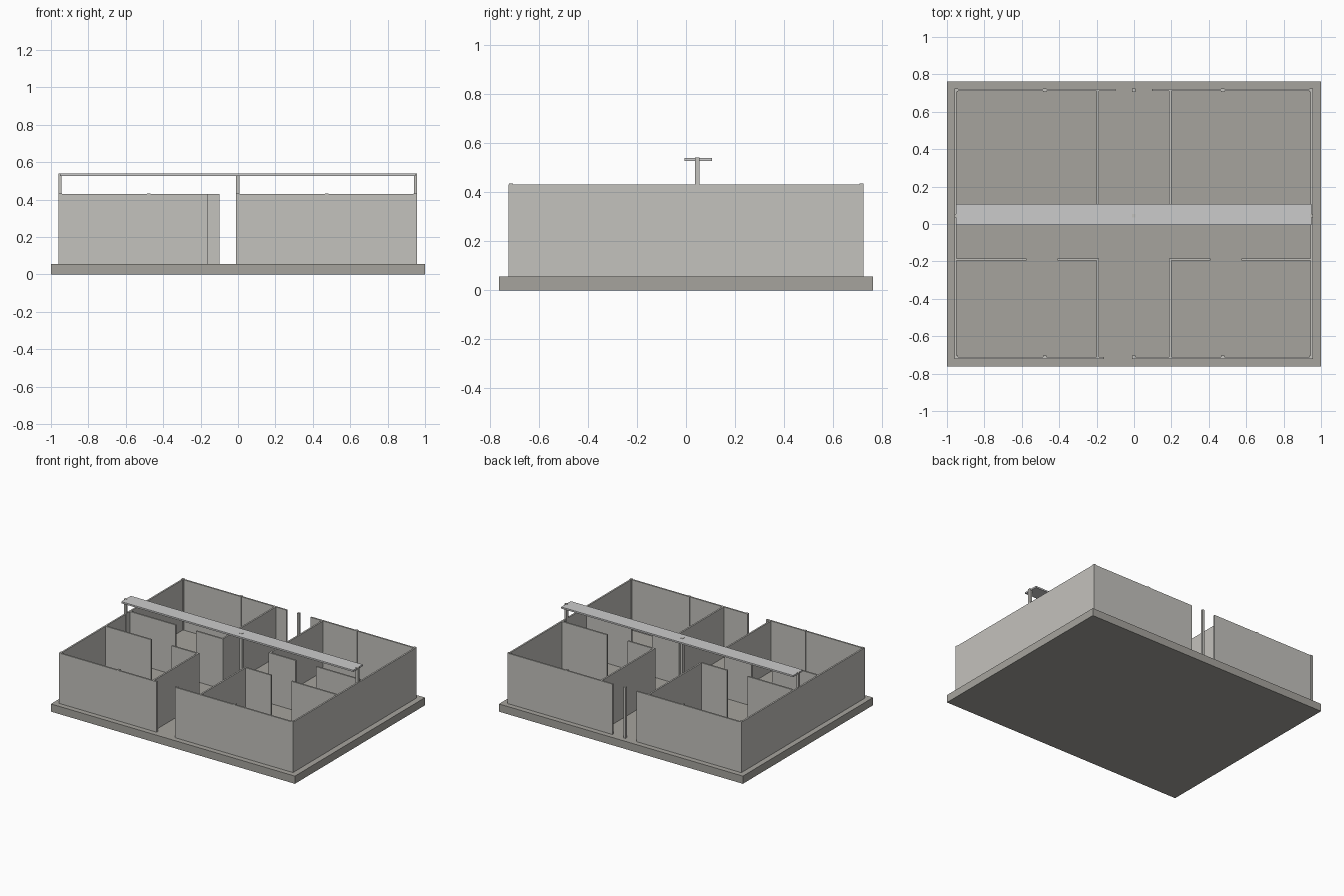
import bpy, bmesh
from mathutils import Matrix, Vector

if "Cube" in bpy.data.objects:
    bpy.data.objects.remove(bpy.data.objects["Cube"])

FLOOR, WALL_TOP, POST_TOP, ROOF_POST_TOP = 0.057, 0.43, 0.434, 0.541
T = 0.012      # wall thickness
P = 0.018      # post width


def material(name, color):
    m = bpy.data.materials.new(name)
    m.diffuse_color = (*color, 1)
    m.use_nodes = True
    m.node_tree.nodes["Principled BSDF"].inputs["Base Color"].default_value = m.diffuse_color
    return m


DARK = material("dark_concrete", (0.38, 0.37, 0.34))
MID = material("weathered_plaster", (0.55, 0.54, 0.51))


def box(name, x0, x1, y0, y1, z0, z1, mat=None):
    bm = bmesh.new()
    size = Vector((x1 - x0, y1 - y0, z1 - z0, 1))
    bmesh.ops.create_cube(bm, size=1, matrix=Matrix.Diagonal(size))
    me = bpy.data.meshes.new(name)
    bm.to_mesh(me)
    bm.free()
    if mat:
        me.materials.append(mat)
    ob = bpy.data.objects.new(name, me)
    ob.location = ((x0 + x1) / 2, (y0 + y1) / 2, (z0 + z1) / 2)
    bpy.context.collection.objects.link(ob)
    return ob


def wall_x(name, x0, x1, y):
    return box(name, x0, x1, y - T / 2, y + T / 2, FLOOR, WALL_TOP, MID)


def wall_y(name, x, y0, y1):
    return box(name, x - T / 2, x + T / 2, y0, y1, FLOOR, WALL_TOP, MID)


def post(name, x, y, top):
    return box(name, x - P / 2, x + P / 2, y - P / 2, y + P / 2, FLOOR, top, MID)


# Foundation slab
box("foundation_slab", -1, 1, -0.762, 0.762, 0, FLOOR, DARK)

# Outer walls with door gaps
wall_x("front_wall_left", -0.96, -0.16, -0.717)
wall_x("front_wall_right", -0.005, 0.957, -0.717)
wall_x("back_wall_left", -0.96, -0.10, 0.717)
wall_x("back_wall_right", 0.097, 0.957, 0.717)
wall_y("left_wall", -0.954, -0.717, 0.717)
wall_y("right_wall", 0.951, -0.717, 0.717)

# Room partitions, the same on both sides of the hall
for side, s in (("left", -1), ("right", 1)):
    wall_y(f"front_room_hall_wall_{side}", s * 0.194, -0.716, -0.184)
    wall_y(f"back_room_hall_wall_{side}", s * 0.194, 0.09, 0.717)
    for room, y in (("front", -0.19), ("back", 0.096)):
        outer = sorted((s * 0.575, s * 0.953))
        inner = sorted((s * 0.19, s * 0.408))
        wall_x(f"{room}_room_wall_outer_{side}", *outer, y)
        wall_x(f"{room}_room_wall_inner_{side}", *inner, y)

# Posts along the front and back walls
for i, x in enumerate((-0.951, -0.477, -0.002, 0.474, 0.948)):
    post(f"front_post_{i}", x, -0.713, POST_TOP)
    post(f"back_post_{i}", x, 0.715, POST_TOP)

# Tall ridge posts carrying the roof plank
for i, x in enumerate((-0.952, -0.002, 0.949)):
    post(f"ridge_post_{i}", x, 0.045, ROOF_POST_TOP)
box("ridge_plank", -0.953, 0.949, -0.006, 0.106, 0.527, 0.539)
